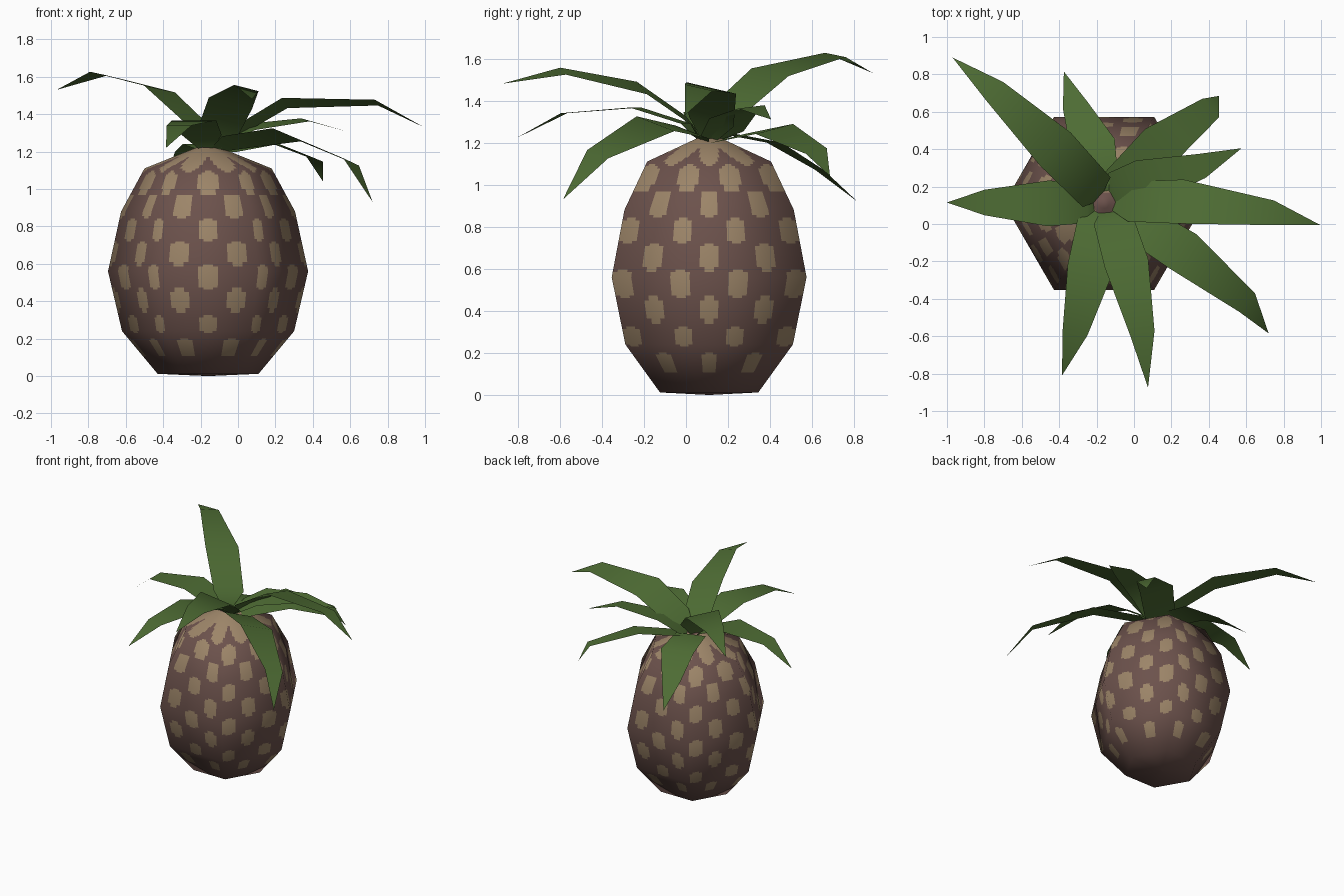
import bpy, bmesh, math
from mathutils import Vector

if "Cube" in bpy.data.objects:
    bpy.data.objects.remove(bpy.data.objects["Cube"])


def material(name, rgb):
    m = bpy.data.materials.new(name)
    m.diffuse_color = (*rgb, 1)
    m.use_nodes = True
    m.node_tree.nodes["Principled BSDF"].inputs["Base Color"].default_value = m.diffuse_color
    return m


BROWN = material("brown skin", (0.150, 0.084, 0.072))
TAN = material("tan spots", (0.335, 0.235, 0.140))
GREEN = material("leaf green", (0.076, 0.150, 0.034))
CX, CY = -0.16, 0.11          # fruit axis


def make_object(name, bm, mats):
    me = bpy.data.meshes.new(name)
    bm.to_mesh(me)
    bm.free()
    for m in mats:
        me.materials.append(m)
    ob = bpy.data.objects.new(name, me)
    bpy.context.collection.objects.link(ob)
    for p in me.polygons:
        p.use_smooth = True
    return ob


# Fruit body: six-sided lathe, finely divided so spots can be coloured by rule
PROFILE = [(0.002, 0.0), (0.27, 0.012), (0.46, 0.24), (0.535, 0.56),
           (0.465, 0.88), (0.34, 1.11), (0.08, 1.215), (0.03, 1.235)]
COLS = 20                     # columns per side


def profile_normal(i):
    a = PROFILE[max(i - 1, 0)]
    b = PROFILE[min(i + 1, len(PROFILE) - 1)]
    return Vector((b[1] - a[1], a[0] - b[0])).normalized()


def is_spot(t, z, r):
    """Staggered rows of ten rounded spots round the fruit."""
    for k in range(9):
        zk = 0.155 + 0.125 * k
        shift = 0.0 if k % 2 == 0 else 0.3
        dt = (t - shift + 0.3) % 0.6 - 0.3
        half_w = 0.043 if k < 3 else 0.053
        half_h = 0.05 if k < 2 else 0.066
        if abs(dt * r / half_w) ** 2.5 + abs((z - zk) / half_h) ** 2.5 < 1:
            return True
    return False


def corner(k):
    return Vector((math.cos(k * math.pi / 3), math.sin(k * math.pi / 3)))


rings = []                    # (radius, height, normal out, normal up)
for i in range(len(PROFILE) - 1):
    (r0, z0), (r1, z1) = PROFILE[i], PROFILE[i + 1]
    n0, n1 = profile_normal(i), profile_normal(i + 1)
    steps = max(2, round(math.hypot(r1 - r0, z1 - z0) / 0.0125))
    for s in range(steps + (i == len(PROFILE) - 2)):
        f = s / steps
        n = n0.lerp(n1, f)
        rings.append((r0 + (r1 - r0) * f, z0 + (z1 - z0) * f, n.x, n.y))

bm = bmesh.new()
grid, normals = [], []
N = 6 * COLS
for r, z, nr, nz in rings:
    row = []
    for c in range(N):
        k, f = divmod(c, COLS)
        d = corner(k).lerp(corner(k + 1), f / COLS)
        row.append(bm.verts.new((CX + r * d.x, CY + r * d.y, z)))
        dn = d.normalized()
        normals.append(Vector((dn.x * nr, dn.y * nr, nz)).normalized())
    grid.append(row)
for j in range(len(rings) - 1):
    zm = (rings[j][1] + rings[j + 1][1]) / 2
    rm = (rings[j][0] + rings[j + 1][0]) / 2
    for c in range(N):
        d = (c + 1) % N
        face = bm.faces.new((grid[j][c], grid[j][d], grid[j + 1][d], grid[j + 1][c]))
        if zm > 0.07 and is_spot((c + 0.5) / COLS, zm, rm):
            face.material_index = 1
bm.faces.new(grid[-1])
bm.faces.new(grid[0][::-1])
body = make_object("fruit_body", bm, [BROWN, TAN])
body.data.normals_split_custom_set_from_vertices([tuple(n) for n in normals])

# Crown leaves: spine points base, middle, outer, tip, then sideways roll
LEAVES = [
    ((-.20, .17, 1.33), (-.42, .40, 1.535), (-.745, .71, 1.617), (-.97, .89, 1.53), .15),
    ((-.19, .21, 1.24), (-.22, .42, 1.20), (-.315, .635, 1.07), (-.375, .815, .92), 0),
    ((-.08, .20, 1.22), (.14, .42, 1.265), (.41, .62, 1.16), (.455, .685, 1.04), .2),
    ((-.10, .17, 1.24), (.05, .225, 1.33), (.36, .31, 1.37), (.575, .405, 1.31), .12),
    ((-.02, .12, 1.30), (.25, .12, 1.46), (.74, .06, 1.462), (.995, -.005, 1.33), -.23),
    ((-.02, .03, 1.25), (.26, -.145, 1.29), (.605, -.42, 1.145), (.72, -.585, .93), -.3),
    ((-.11, .02, 1.30), (-.04, -.21, 1.46), (.045, -.585, 1.54), (.075, -.875, 1.48), -.25),
    ((-.195, .0, 1.29), (-.235, -.24, 1.367), (-.315, -.58, 1.34), (-.385, -.81, 1.22), 0),
    ((-.25, .115, 1.26), (-.46, .11, 1.345), (-.80, .115, 1.31), (-1.0, .115, 1.15), 0),
]
HALF_WIDTHS = (0.03, 0.11, 0.122, 0.068)

for n, (*spine, roll) in enumerate(LEAVES):
    spine = [Vector(p) for p in spine]
    along = spine[3] - spine[0]
    along.z = 0
    along.normalize()
    side = Vector((-along.y, along.x, roll)).normalized()
    root = Vector((CX, CY, 1.205)) + along * 0.04     # leaves meet at the crown
    bm = bmesh.new()
    pairs = [(bm.verts.new(p + side * w), bm.verts.new(p - side * w))
             for p, w in zip([root] + spine[:3], HALF_WIDTHS)]
    for a, b in zip(pairs, pairs[1:]):
        bm.faces.new((a[0], a[1], b[1], b[0]))
    tip = bm.verts.new(spine[3])
    bm.faces.new((pairs[-1][0], pairs[-1][1], tip))
    make_object(f"crown_leaf_{n + 1}", bm, [GREEN])
